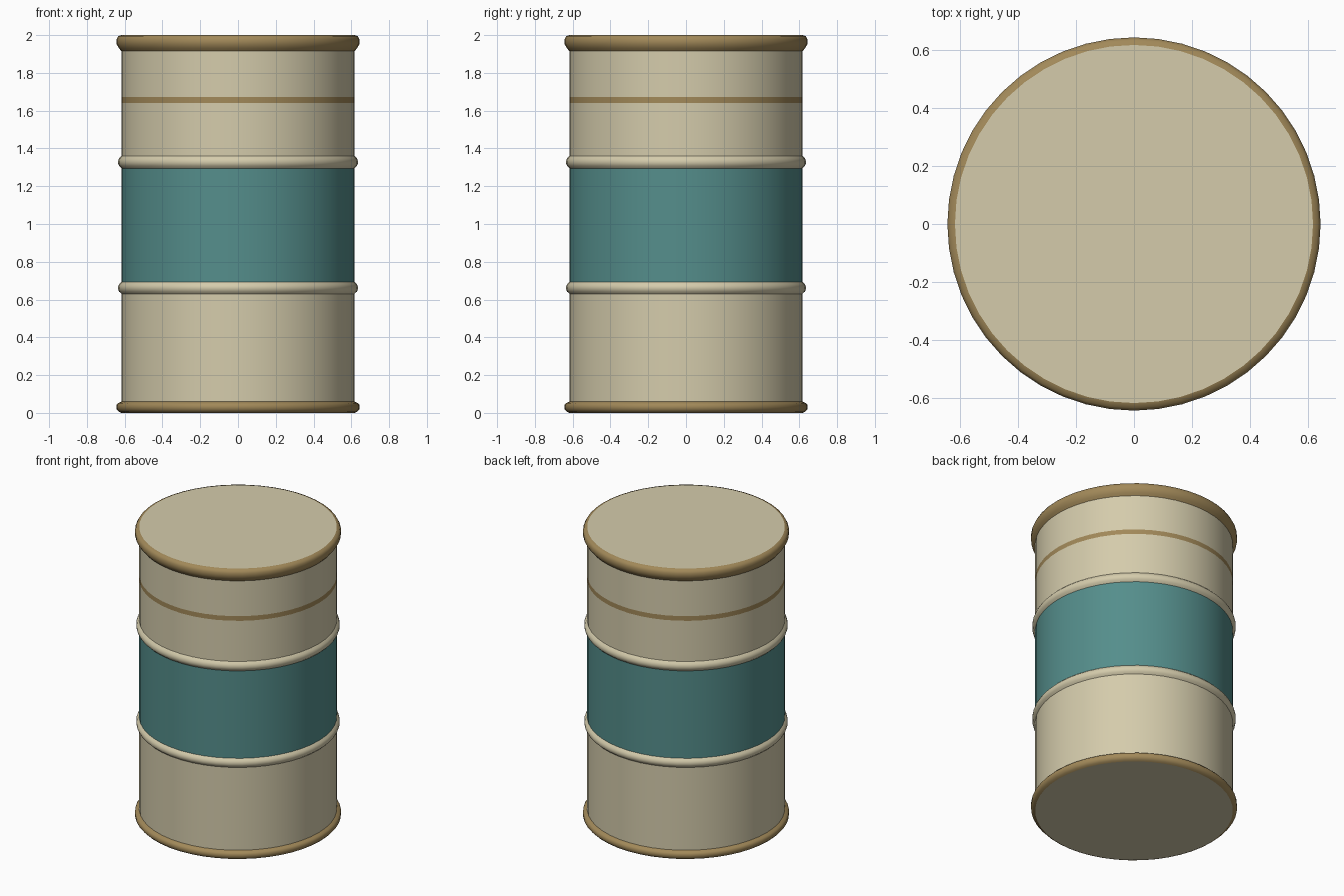
import bpy, bmesh, math

if "Cube" in bpy.data.objects:
    bpy.data.objects.remove(bpy.data.objects["Cube"])

SIDES = 48
R = 0.617      # shell radius
RIB = 0.635    # rolling hoop radius
RIM = 0.643    # end rim radius


def material(name, rgb):
    m = bpy.data.materials.new(name)
    m.diffuse_color = (*rgb, 1)
    m.use_nodes = True
    m.node_tree.nodes["Principled BSDF"].inputs["Base Color"].default_value = m.diffuse_color
    return m


cream = material("cream_paint", (0.66, 0.60, 0.41))
teal = material("teal_paint", (0.09, 0.27, 0.26))
gold = material("gold_paint", (0.36, 0.25, 0.10))


def lathe(name, profile, mat):
    """Spin (radius, z) points, listed bottom to top, about z; radius 0 closes the end."""
    bm = bmesh.new()
    rings = []
    for r, z in profile:
        n = SIDES if r > 0 else 1
        rings.append([bm.verts.new((r * math.cos(2 * math.pi * i / SIDES),
                                    r * math.sin(2 * math.pi * i / SIDES), z))
                      for i in range(n)])
    for a, b in zip(rings, rings[1:]):
        for i in range(SIDES):
            j = (i + 1) % SIDES
            if len(a) == 1:
                bm.faces.new((a[0], b[j], b[i]))
            elif len(b) == 1:
                bm.faces.new((a[i], a[j], b[0]))
            else:
                bm.faces.new((a[i], a[j], b[j], b[i]))
    mesh = bpy.data.meshes.new(name)
    bm.to_mesh(mesh)
    bm.free()
    mesh.materials.append(mat)
    ob = bpy.data.objects.new(name, mesh)
    bpy.context.collection.objects.link(ob)
    bpy.context.view_layer.objects.active = ob
    ob.select_set(True)
    bpy.ops.object.shade_smooth_by_angle(angle=math.radians(50))
    ob.select_set(False)


def hoop(name, z0, z1):
    """Rounded rolling hoop between two heights."""
    h = z1 - z0
    lathe(name, [(R, z0), (RIB - 0.005, z0 + 0.2 * h), (RIB, z0 + 0.4 * h),
                 (RIB, z0 + 0.6 * h), (RIB - 0.005, z0 + 0.8 * h), (R, z1)], cream)


# Flat ends
lathe("base_disc", [(0, 0), (R, 0)], cream)
lathe("lid_disc", [(R, 2), (0, 2)], cream)

# Rolled end rims
lathe("bottom_rim", [(R, 0), (0.630, 0.006), (RIM, 0.020), (RIM, 0.042),
                     (0.635, 0.052), (R, 0.060)], gold)
lathe("top_rim", [(R, 1.915), (0.630, 1.930), (RIM, 1.952), (RIM, 1.978),
                  (0.634, 1.995), (R, 2)], gold)

# Straight wall sections
for name, z0, z1, mat in (("lower_wall", 0.06, 0.63, cream),
                          ("middle_band", 0.693, 1.295, teal),
                          ("upper_wall", 1.36, 1.64, cream),
                          ("gold_stripe", 1.64, 1.672, gold),
                          ("top_wall", 1.672, 1.915, cream)):
    lathe(name, [(R, z0), (R, z1)], mat)

# Rolling hoops
hoop("lower_hoop", 0.63, 0.693)
hoop("upper_hoop", 1.295, 1.36)
